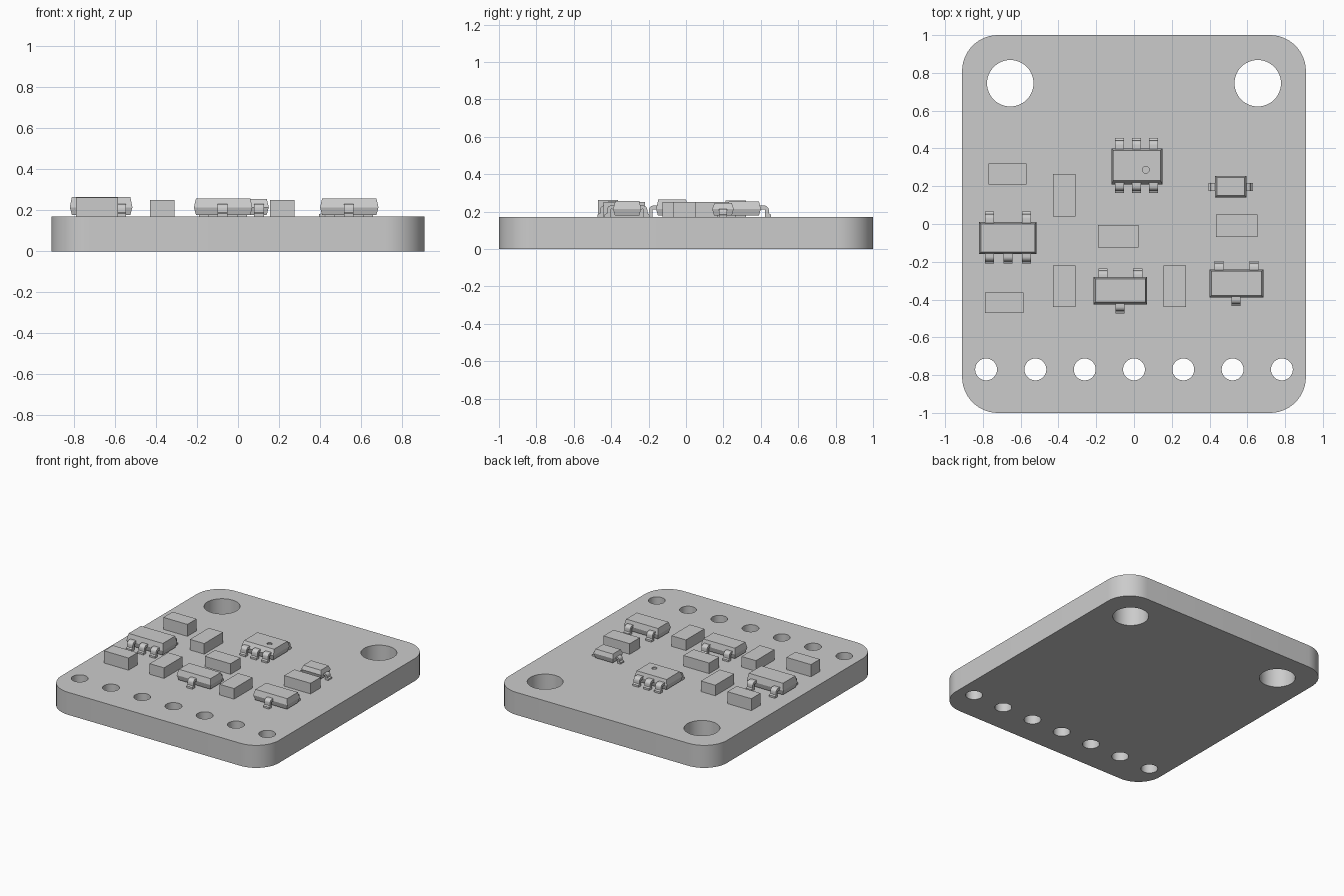
import bpy, bmesh, math
from mathutils import Matrix

cube = bpy.data.objects.get("Cube")
if cube:
    bpy.data.objects.remove(cube, do_unlink=True)

GREY = (0.6, 0.6, 0.6, 1)
grey = bpy.data.materials.new("plain grey")
grey.use_nodes = True
grey.diffuse_color = GREY
grey.node_tree.nodes["Principled BSDF"].inputs["Base Color"].default_value = GREY

W, H, R, T = 0.91, 1.0, 0.19, 0.17   # board half width, half depth, corner radius, thickness


def add_object(name, mesh, smooth=False):
    obj = bpy.data.objects.new(name, mesh)
    bpy.context.collection.objects.link(obj)
    mesh.materials.clear()
    mesh.materials.append(grey)
    if smooth:
        bpy.ops.object.select_all(action='DESELECT')
        obj.select_set(True)
        bpy.context.view_layer.objects.active = obj
        bpy.ops.object.shade_smooth_by_angle(angle=math.radians(35))
    return obj


def finish(bm, name, smooth=False):
    bmesh.ops.recalc_face_normals(bm, faces=bm.faces)
    mesh = bpy.data.meshes.new(name)
    bm.to_mesh(mesh)
    bm.free()
    return add_object(name, mesh, smooth)


def arc(cx, cy, r, start, sweep, n):
    return [(cx + r * math.cos(start + sweep * i / n),
             cy + r * math.sin(start + sweep * i / n)) for i in range(n + 1)]


def make_board():
    outline = []
    for k, (sx, sy) in enumerate([(1, 1), (-1, 1), (-1, -1), (1, -1)]):
        outline += arc(sx * (W - R), sy * (H - R), R, k * math.pi / 2, math.pi / 2, 14)
    loops = [outline]
    loops += [arc(x, 0.745, 0.123, 0, math.tau, 48)[:-1] for x in (-0.655, 0.655)]
    loops += [arc(0.261 * i, -0.77, 0.058, 0, math.tau, 32)[:-1] for i in range(-3, 4)]
    # Filled outline with holes, given thickness
    curve = bpy.data.curves.new("board_outline", 'CURVE')
    curve.dimensions = '2D'
    curve.fill_mode = 'BOTH'
    curve.extrude = T / 2
    for pts in loops:
        spline = curve.splines.new('POLY')
        spline.points.add(len(pts) - 1)
        for p, (x, y) in zip(spline.points, pts):
            p.co = (x, y, 0, 1)
        spline.use_cyclic_u = True
    temp = bpy.data.objects.new("board_outline", curve)
    bpy.context.collection.objects.link(temp)
    graph = bpy.context.evaluated_depsgraph_get()
    mesh = bpy.data.meshes.new_from_object(temp.evaluated_get(graph))
    bpy.data.objects.remove(temp, do_unlink=True)
    bm = bmesh.new()
    bm.from_mesh(mesh)
    bmesh.ops.remove_doubles(bm, verts=bm.verts, dist=0.0005)
    bmesh.ops.translate(bm, verts=bm.verts, vec=(0, 0, T / 2))
    finish(bm, "circuit_board", True)


def block(name, x0, x1, y0, y1, top):
    bm = bmesh.new()
    bmesh.ops.create_cube(bm, size=1)
    for v in bm.verts:
        v.co.x = x1 if v.co.x > 0 else x0
        v.co.y = y1 if v.co.y > 0 else y0
        v.co.z = top if v.co.z > 0 else T
    return finish(bm, name)


def chip_body(name, x0, x1, y0, y1, top, front_cut=0.012):
    # Moulded package: widest at mid height, tapering up and down
    bm = bmesh.new()
    rings = []
    for z, t, f in [(T + 0.008, 0.01, 0.01), (0.215, 0, 0), (top, 0.01, front_cut)]:
        corners = [(x0 + t, y0 + f), (x1 - t, y0 + f), (x1 - t, y1 - t), (x0 + t, y1 - t)]
        rings.append([bm.verts.new((x, y, z)) for x, y in corners])
    for a, b in zip(rings, rings[1:]):
        for i in range(4):
            j = (i + 1) % 4
            bm.faces.new((a[i], a[j], b[j], b[i]))
    bm.faces.new(rings[0][::-1])
    bm.faces.new(rings[-1])
    return finish(bm, name)


def lead(name, base, angle, length, width, top=0.232, thick=0.02):
    # Gull-wing strip leaving the body along local +y, bending down to the board
    r = min(0.025, length * 0.5)
    knee = length - 0.012
    outer = [(-0.015, top)] + arc(knee - r, top - r, r, math.pi / 2, -math.pi / 2, 6)
    outer += [(knee, T + thick), (length, T + thick * 0.7), (length, T)]
    inner = [(knee - thick, T)]
    inner += arc(knee - r, top - r, max(r - thick, 0.003), 0, math.pi / 2, 6)
    inner += [(-0.015, top - thick)]
    bm = bmesh.new()
    verts = [bm.verts.new((-width / 2, y, z)) for y, z in outer + inner]
    face = bm.faces.new(verts)
    new = bmesh.ops.extrude_face_region(bm, geom=[face])["geom"]
    moved = [g for g in new if isinstance(g, bmesh.types.BMVert)]
    bmesh.ops.translate(bm, verts=moved, vec=(width, 0, 0))
    place = Matrix.Translation((base[0], base[1], 0)) @ Matrix.Rotation(angle, 4, 'Z')
    bmesh.ops.transform(bm, matrix=place, verts=bm.verts)
    finish(bm, name, True)


def chip(name, x0, x1, y0, y1, top, back, front, reach_back, reach_front, front_cut=0.012):
    body = chip_body(name + "_body", x0, x1, y0, y1, top, front_cut)
    for i, x in enumerate(back):
        lead(f"{name}_back_lead_{i + 1}", (x, y1), 0, reach_back, 0.048)
    for i, x in enumerate(front):
        lead(f"{name}_front_lead_{i + 1}", (x, y0), math.pi, reach_front, 0.048)
    return body


make_board()

# Plain rectangular components
for i, (x0, x1, y0, y1, top) in enumerate([
        (-0.77, -0.57, 0.21, 0.32, 0.26),
        (-0.43, -0.31, 0.04, 0.265, 0.25),
        (-0.19, 0.025, -0.125, -0.005, 0.25),
        (-0.79, -0.585, -0.47, -0.363, 0.262),
        (-0.43, -0.31, -0.44, -0.22, 0.25),
        (0.155, 0.275, -0.44, -0.22, 0.25),
        (0.435, 0.655, -0.07, 0.05, 0.25)]):
    block(f"small_component_{i + 1}", x0, x1, y0, y1, top)

# Packages with leads
six = (-0.077, 0.013, 0.103)
sensor = chip("six_lead_chip", -0.12, 0.15, 0.21, 0.40, 0.255, six, six, 0.055, 0.045, 0.02)
chip("five_lead_chip", -0.82, -0.515, -0.16, 0.01, 0.265,
     (-0.765, -0.57), (-0.765, -0.667, -0.57), 0.055, 0.05)
chip("left_transistor", -0.215, 0.07, -0.425, -0.28, 0.257, (-0.165, 0.02), (-0.075,), 0.045, 0.048)
chip("right_transistor", 0.40, 0.685, -0.39, -0.24, 0.257, (0.45, 0.635), (0.54,), 0.045, 0.045)

# Diode with a lead at each end
chip_body("diode_body", 0.43, 0.595, 0.14, 0.255, 0.245)
lead("diode_right_lead", (0.595, 0.197), -math.pi / 2, 0.036, 0.042, 0.215, 0.015)
lead("diode_left_lead", (0.43, 0.197), math.pi / 2, 0.036, 0.042, 0.215, 0.015)

# Round dimple in the top of the six-lead chip
bm = bmesh.new()
bmesh.ops.create_cone(bm, cap_ends=True, segments=24, radius1=0.018, radius2=0.018, depth=0.02,
                      matrix=Matrix.Translation((0.063, 0.287, 0.257)))
cutter = finish(bm, "dimple_cutter")
cutter.hide_render = True
cut = sensor.modifiers.new("dimple", 'BOOLEAN')
cut.operation = 'DIFFERENCE'
cut.object = cutter
bpy.context.view_layer.update()
graph = bpy.context.evaluated_depsgraph_get()
sensor.data = bpy.data.meshes.new_from_object(sensor.evaluated_get(graph))
sensor.modifiers.clear()
bpy.data.objects.remove(cutter, do_unlink=True)
